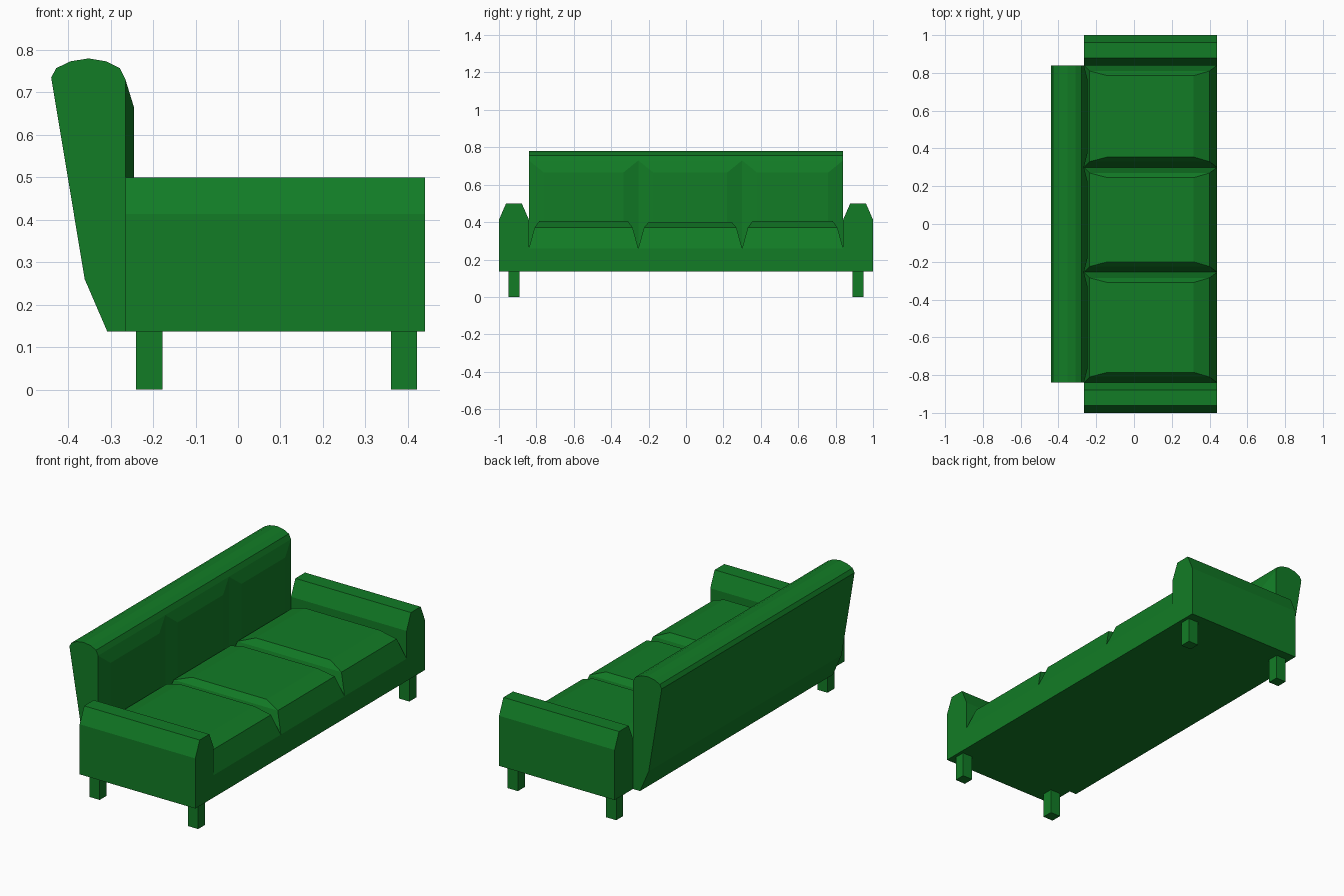
import bpy

if "Cube" in bpy.data.objects:
    bpy.data.objects.remove(bpy.data.objects["Cube"])

green = bpy.data.materials.new("green fabric")
green.diffuse_color = (0.006, 0.2, 0.019, 1)
green.use_nodes = True
green.node_tree.nodes["Principled BSDF"].inputs["Base Color"].default_value = green.diffuse_color


def make(name, verts, faces):
    me = bpy.data.meshes.new(name)
    me.from_pydata(verts, [], faces)
    me.materials.append(green)
    ob = bpy.data.objects.new(name, me)
    bpy.context.collection.objects.link(ob)
    # consistent outward normals
    import bmesh
    bm = bmesh.new()
    bm.from_mesh(me)
    bmesh.ops.recalc_face_normals(bm, faces=bm.faces)
    bm.to_mesh(me)
    bm.free()
    return ob


def loft(name, rings):
    """Skin equal-length rings of points and cap both ends."""
    n = len(rings[0])
    verts = [p for r in rings for p in r]
    faces = [tuple(range(n)), tuple(range(len(verts) - n, len(verts)))]
    for k in range(len(rings) - 1):
        for i in range(n):
            j = (i + 1) % n
            faces.append((k * n + i, k * n + j, (k + 1) * n + j, (k + 1) * n + i))
    return make(name, verts, faces)


def rect_z(x0, x1, y0, y1, z):
    return [(x0, y0, z), (x1, y0, z), (x1, y1, z), (x0, y1, z)]


def box(name, x0, x1, y0, y1, z0, z1):
    return loft(name, [rect_z(x0, x1, y0, y1, z) for z in (z0, z1)])


BACK, FRONT, LOW = -0.265, 0.44, 0.137

# Backrest: leaning profile with rounded top
profile = [(-0.308, LOW), (-0.361, 0.26), (-0.44, 0.735), (-0.428, 0.757),
           (-0.395, 0.773), (-0.352, 0.78), (-0.31, 0.773), (-0.278, 0.757),
           (BACK, 0.73), (BACK, LOW)]
loft("backrest", [[(x, y, z) for x, z in profile] for y in (-0.84, 0.84)])

# Seat base
box("seat_base", BACK, FRONT, -0.84, 0.84, LOW, 0.26)

# Armrests with chamfered tops, and legs
arm = [(0.84, LOW), (0.84, 0.413), (0.878, 0.5), (0.962, 0.5), (1.0, 0.413), (1.0, LOW)]
for s, side in ((-1, "right"), (1, "left")):
    loft(side + "_armrest", [[(x, s * y, z) for y, z in arm] for x in (BACK, FRONT)])
    for x0, end in ((-0.24, "rear"), (0.36, "front")):
        box(f"{side}_{end}_leg", x0, x0 + 0.062, s * 0.92 - 0.03, s * 0.92 + 0.03, 0, LOW)

# Three seat cushions and matching back pads
edges = [-0.84, -0.255, 0.3, 0.84]
for i, (y0, y1) in enumerate(zip(edges, edges[1:])):
    top = 0.4 if i == 1 else 0.405
    loft(f"seat_cushion_{i + 1}", [
        rect_z(BACK, FRONT, y0, y1, 0.26),
        rect_z(-0.235, 0.40, y0 + 0.03, y1 - 0.03, 0.37),
        rect_z(-0.14, 0.315, y0 + 0.055, y1 - 0.055, top)])
    loft(f"back_pad_{i + 1}", [
        [(x, y0 + d, 0.25), (x, y1 - d, 0.25), (x, y1 - d, z), (x, y0 + d, z)]
        for x, d, z in ((BACK, 0.0, 0.73), (-0.245, 0.08, 0.665))])
